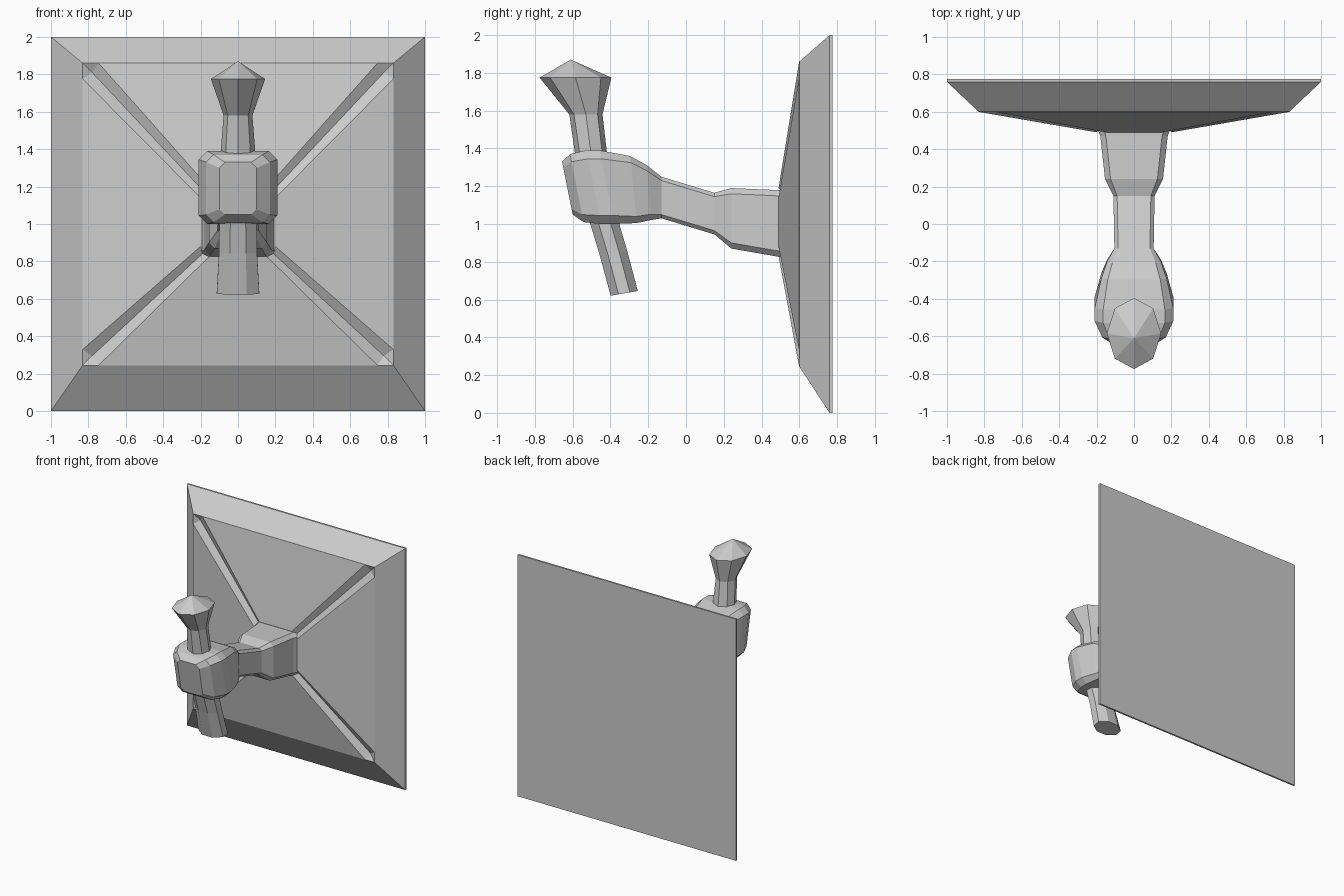
import bpy, bmesh, math

if "Cube" in bpy.data.objects:
    bpy.data.objects.remove(bpy.data.objects["Cube"])

grey = bpy.data.materials.new("plain grey")
grey.use_nodes = True
colour = (0.6, 0.6, 0.6, 1)
grey.diffuse_color = colour
grey.node_tree.nodes["Principled BSDF"].inputs["Base Color"].default_value = colour


def loft(name, rings):
    """Skin a list of equal-length rings and cap both ends."""
    bm = bmesh.new()
    rows = [[bm.verts.new(p) for p in ring] for ring in rings]
    for a, b in zip(rows, rows[1:]):
        n = len(a)
        for i in range(n):
            j = (i + 1) % n
            bm.faces.new((a[i], a[j], b[j], b[i]))
    bm.faces.new(rows[0])
    bm.faces.new(rows[-1])
    bmesh.ops.remove_doubles(bm, verts=bm.verts, dist=0.0005)
    bmesh.ops.recalc_face_normals(bm, faces=bm.faces)
    mesh = bpy.data.meshes.new(name)
    bm.to_mesh(mesh)
    bm.free()
    mesh.materials.append(grey)
    obj = bpy.data.objects.new(name, mesh)
    bpy.context.collection.objects.link(obj)
    return obj


def plate_ring(hx, z0, z1, y, cut=0.0, inset=0.0, depth=0.0):
    """Rectangle whose corners are three points, the middle one sunk as a groove."""
    mid, hz = (z0 + z1) / 2, (z1 - z0) / 2
    ring = []
    for sx, sz in ((1, 1), (-1, 1), (-1, -1), (1, -1)):
        side = (sx * hx, y, mid + sz * (hz - cut))
        groove = (sx * (hx - inset), y + depth, mid + sz * (hz - inset))
        cap = (sx * (hx - cut), y, mid + sz * hz)
        ring += [side, groove, cap] if sx * sz > 0 else [cap, groove, side]
    return ring


# Wall plate: bevelled square rising to the arm, with a groove on each diagonal
loft("wall_plate", [
    plate_ring(1.0, 0, 2, 0.775, 0.012),
    plate_ring(1.0, 0, 2, 0.76, 0.02),
    plate_ring(0.83, 0.245, 1.86, 0.6, 0.008),
    plate_ring(0.83, 0.245, 1.86, 0.599, 0.085, 0.05, 0.025),
    plate_ring(0.2, 0.83, 1.19, 0.49, 0.05, 0.025, 0.03),
])


def section(y, w, z0, z1, c, shear=0.0):
    """Upright cross-section with chamfered corners, leaning forward by shear."""
    pts = [(w, z0 + c), (w, z1 - c), (w - c, z1), (c - w, z1),
           (-w, z1 - c), (-w, z0 + c), (c - w, z0), (w - c, z0)]
    return [(x, y - (z - 1.2) * shear, z) for x, z in pts]


# Arm flowing into the swollen cup
loft("arm_and_cup", [
    section(0.52, 0.2, 0.82, 1.18, 0.035),
    section(0.47, 0.18, 0.83, 1.18, 0.03),
    section(0.24, 0.155, 0.87, 1.19, 0.03),
    section(0.15, 0.11, 0.945, 1.165, 0.02),
    section(-0.13, 0.105, 1.03, 1.25, 0.02),
    section(-0.2, 0.145, 1.02, 1.31, 0.03, 0.05),
    section(-0.28, 0.175, 1.005, 1.36, 0.035, 0.1),
    section(-0.42, 0.21, 1.0, 1.39, 0.045, 0.2),
    section(-0.49, 0.21, 1.0, 1.39, 0.045, 0.2),
    section(-0.58, 0.17, 1.01, 1.37, 0.04, 0.2),
    section(-0.63, 0.1, 1.05, 1.33, 0.03, 0.2),
])


def octagon(y, z, rx, ry, turn=0.0, tilt=0.0):
    """Eight-sided ring about the stick's leaning axis."""
    ring = []
    for i in range(8):
        a = math.radians(45 * i + turn)
        dy = ry * math.sin(a)
        ring.append((rx * math.cos(a), y + dy, z + tilt * dy))
    return ring


# Leaning stick: flared head with a pointed cap, and a shaft below the cup
loft("stick_head", [
    octagon(-0.49, 1.3, 0.095, 0.09),
    octagon(-0.505, 1.39, 0.092, 0.085),
    octagon(-0.53, 1.58, 0.077, 0.088),
    octagon(-0.585, 1.775, 0.145, 0.19),
    octagon(-0.61, 1.87, 0, 0),
])
loft("stick_shaft", [
    octagon(-0.46, 1.1, 0.108, 0.085, 22.5),
    octagon(-0.43, 1.0, 0.108, 0.083, 22.5),
    octagon(-0.385, 0.85, 0.11, 0.08, 22.5, 0.1),
    octagon(-0.327, 0.633, 0.123, 0.078, 22.5, 0.17),
])
